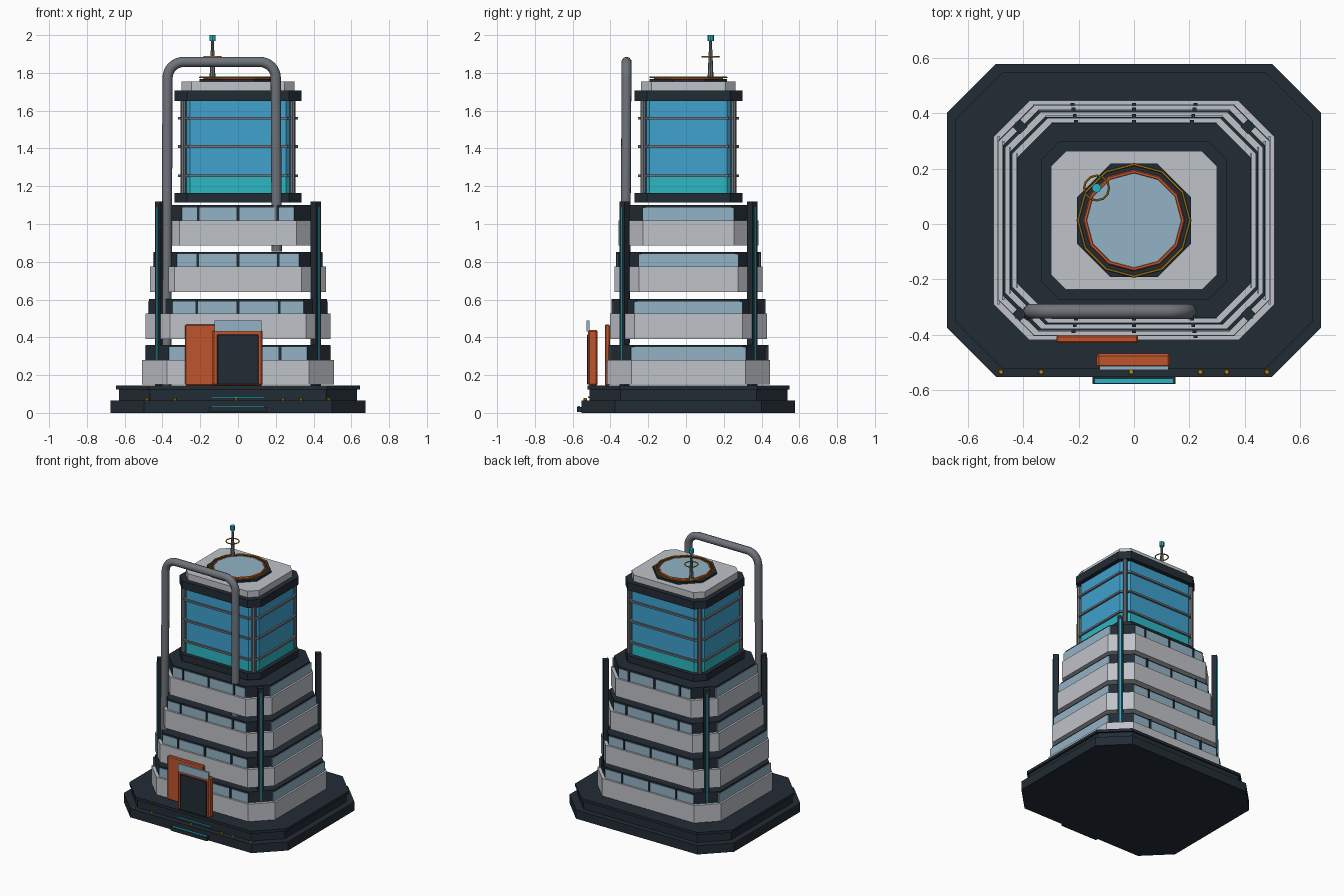
import bpy, math
from mathutils import Vector

if "Cube" in bpy.data.objects:
    bpy.data.objects.remove(bpy.data.objects["Cube"])

CY = 0.013  # depth centre of the tower


def mat(name, r, g, b):
    m = bpy.data.materials.new(name)
    m.diffuse_color = (r, g, b, 1)
    m.use_nodes = True
    m.node_tree.nodes["Principled BSDF"].inputs["Base Color"].default_value = m.diffuse_color
    return m


DARK = mat("dark_slate", 0.016, 0.025, 0.035)
LIGHT = mat("light_concrete", 0.52, 0.54, 0.58)
PALE = mat("pale_glass", 0.29, 0.45, 0.56)
BLUE = mat("blue_glass", 0.05, 0.36, 0.62)
TEAL = mat("teal_glass", 0.025, 0.47, 0.55)
CYAN = mat("cyan_light", 0.02, 0.46, 0.58)
ORANGE = mat("orange_panel", 0.53, 0.09, 0.025)
GOLD = mat("gold_trim", 0.46, 0.24, 0.012)
GREY = mat("pipe_grey", 0.16, 0.175, 0.2)


def mesh(name, verts, faces, m):
    me = bpy.data.meshes.new(name)
    me.from_pydata(verts, [], faces)
    me.materials.append(m)
    ob = bpy.data.objects.new(name, me)
    bpy.context.collection.objects.link(ob)
    return ob


def slab(name, hx, hy, ch, z0, z1, m):
    """Chamfered rectangular prism around the tower axis."""
    ring = [(hx, -hy + ch), (hx, hy - ch), (hx - ch, hy), (-hx + ch, hy),
            (-hx, hy - ch), (-hx, -hy + ch), (-hx + ch, -hy), (hx - ch, -hy)]
    v = [(x, y + CY, z) for z in (z0, z1) for x, y in ring]
    f = [list(range(7, -1, -1)), list(range(8, 16))]
    f += [[i, (i + 1) % 8, 8 + (i + 1) % 8, 8 + i] for i in range(8)]
    return mesh(name, v, f, m)


def box(name, x0, x1, y0, y1, z0, z1, m, bevel=0):
    v = [(x, y, z) for z in (z0, z1) for x, y in ((x0, y0), (x1, y0), (x1, y1), (x0, y1))]
    f = [(3, 2, 1, 0), (4, 5, 6, 7)] + [(i, (i + 1) % 4, 4 + (i + 1) % 4, 4 + i) for i in range(4)]
    ob = mesh(name, v, f, m)
    if bevel:
        b = ob.modifiers.new("bevel", 'BEVEL')
        b.width = bevel
    return ob


def finish(name, m):
    ob = bpy.context.object
    ob.name = name
    ob.data.materials.append(m)
    return ob


def cone(name, x, y, z0, z1, r0, r1, n, m, rot=0.0):
    bpy.ops.mesh.primitive_cone_add(vertices=n, radius1=r0, radius2=r1, depth=z1 - z0,
                                    location=(x, y, (z0 + z1) / 2), rotation=(0, 0, rot))
    return finish(name, m)


def hoop(name, x, y, z, R, r, n, m):
    bpy.ops.mesh.primitive_torus_add(major_segments=n, minor_segments=6, major_radius=R,
                                     minor_radius=r, location=(x, y, z))
    return finish(name, m)


# Stepped plinth
slab("plinth_lower", 0.675, 0.565, 0.177, 0, 0.065, DARK)
slab("plinth_middle", 0.63, 0.525, 0.165, 0.065, 0.125, DARK)
slab("plinth_top", 0.645, 0.535, 0.17, 0.125, 0.145, DARK)

# Four tapering floors: parapet, window band, panes and mullions
floors = [(0.507, 0.432, 0.15, 0.28, 0.36), (0.49, 0.415, 0.39, 0.525, 0.602),
          (0.465, 0.392, 0.64, 0.775, 0.852), (0.44, 0.37, 0.885, 1.018, 1.1)]
for i, (hx, hy, z0, z1, z2) in enumerate(floors, 1):
    slab(f"floor_{i}_parapet", hx, hy, 0.13, z0, z1, LIGHT)
    wx, wy = hx - 0.018, hy - 0.018
    slab(f"floor_{i}_window_band", wx, wy, 0.125, z1, z2, DARK)
    gx, gy = wx - 0.125, wy - 0.11
    for s in (-1, 1):
        yf = CY + s * wy
        box(f"floor_{i}_long_pane", -gx, gx, yf - 0.004, yf + 0.004, z1, z2 - 0.012, PALE)
        xf = s * wx
        box(f"floor_{i}_side_pane", xf - 0.004, xf + 0.004, CY - gy, CY + gy, z1, z2 - 0.012, PALE)
        for k in (-1, 0, 1):
            mx = k * (0.21 + 0.004 * (4 - i))
            box(f"floor_{i}_mullion", mx - 0.007, mx + 0.007, yf - 0.01, yf + 0.01, z1, z2, DARK)

# Corner pylons with light strips
for sx in (-1, 1):
    for sy in (-1, 1):
        x, y = sx * 0.412, CY + sy * 0.338
        cone("corner_pylon", x, y, 0.145, 1.12, 0.027, 0.027, 4, DARK)
        d = Vector((sx, sy)).normalized() * 0.019
        ob = box("pylon_light_strip", -0.004, 0.004, -0.004, 0.004, 0.28, 1.09, CYAN)
        ob.location = (x + d.x, y + d.y, 0)
        ob.rotation_euler.z = math.pi / 4

# Glass upper tower
slab("tower_base_ring", 0.335, 0.285, 0.065, 1.115, 1.165, DARK)
slab("tower_lower_glass", 0.305, 0.255, 0.05, 1.165, 1.255, TEAL)
slab("tower_upper_glass", 0.305, 0.255, 0.05, 1.255, 1.65, BLUE)
slab("tower_top_ring", 0.335, 0.285, 0.065, 1.65, 1.708, DARK)
slab("tower_roof", 0.3, 0.25, 0.055, 1.708, 1.755, LIGHT)
for z in (1.255, 1.41, 1.56):
    slab("tower_rail", 0.318, 0.268, 0.055, z - 0.007, z + 0.007, GREY)
for sx in (-1, 1):
    for sy in (-1, 1):
        cone("tower_corner_post", sx * 0.289, CY + sy * 0.239, 1.16, 1.66, 0.016, 0.016, 8, GREY)

# Round roof light
cone("roof_light_base", 0, CY, 1.755, 1.768, 0.222, 0.222, 8, DARK, math.pi / 8)
cone("roof_light_glass", 0, CY, 1.765, 1.777, 0.172, 0.172, 12, PALE)
hoop("roof_light_orange_rim", 0, CY, 1.773, 0.176, 0.008, 12, ORANGE)
hoop("roof_light_gold_rim", 0, CY, 1.776, 0.202, 0.005, 12, GOLD)

# Antenna
cone("antenna_mast", -0.135, 0.13, 1.765, 1.97, 0.016, 0.007, 8, GREY)
cone("antenna_tip", -0.135, 0.13, 1.968, 2.0, 0.017, 0.017, 8, CYAN)
hoop("antenna_hoop", -0.135, 0.13, 1.885, 0.045, 0.004, 12, GOLD)

# Bent service pipe
R, zt, yp = 0.085, 1.858, -0.315
pts = [(-0.38, yp - 0.01, 0.145), (-0.373, yp, zt - R)]
for cx, a0 in ((-0.373 + R, math.pi), (0.2 - R, math.pi / 2)):
    for k in range(0, 9):
        a = a0 - k * math.pi / 16
        pts.append((cx + R * math.cos(a), yp, zt - R + R * math.sin(a)))
pts.append((0.205, yp - 0.005, 0.855))
cu = bpy.data.curves.new("service_pipe", 'CURVE')
cu.dimensions = '3D'
cu.bevel_depth = 0.027
cu.bevel_resolution = 3
cu.use_fill_caps = True
sp = cu.splines.new('POLY')
sp.points.add(len(pts) - 1)
for p, c in zip(sp.points, pts):
    p.co = (*c, 1)
cu.materials.append(GREY)
bpy.context.collection.objects.link(bpy.data.objects.new("service_pipe", cu))

# Entrance
box("entrance_wall_panel", -0.28, 0.015, -0.43, -0.402, 0.145, 0.468, ORANGE, 0.006)
box("entrance_portal", -0.135, 0.13, -0.518, -0.468, 0.145, 0.44, ORANGE, 0.008)
box("entrance_door", -0.11, 0.108, -0.524, -0.51, 0.15, 0.415, DARK, 0.003)
box("entrance_canopy", -0.125, 0.125, -0.526, -0.512, 0.43, 0.488, PALE)

# Front step and plinth lights
box("front_step", -0.15, 0.15, -0.578, -0.54, 0.005, 0.032, DARK)
box("step_light", -0.14, 0.14, -0.574, -0.56, 0.03, 0.036, CYAN)
box("plinth_light_strip", -0.14, 0.14, -0.52, -0.508, 0.08, 0.088, CYAN)
for x in (-0.48, -0.335, -0.01, 0.24, 0.335, 0.48):
    cone("plinth_lamp", x, -0.534, 0.065, 0.08, 0.01, 0.008, 8, GOLD)
